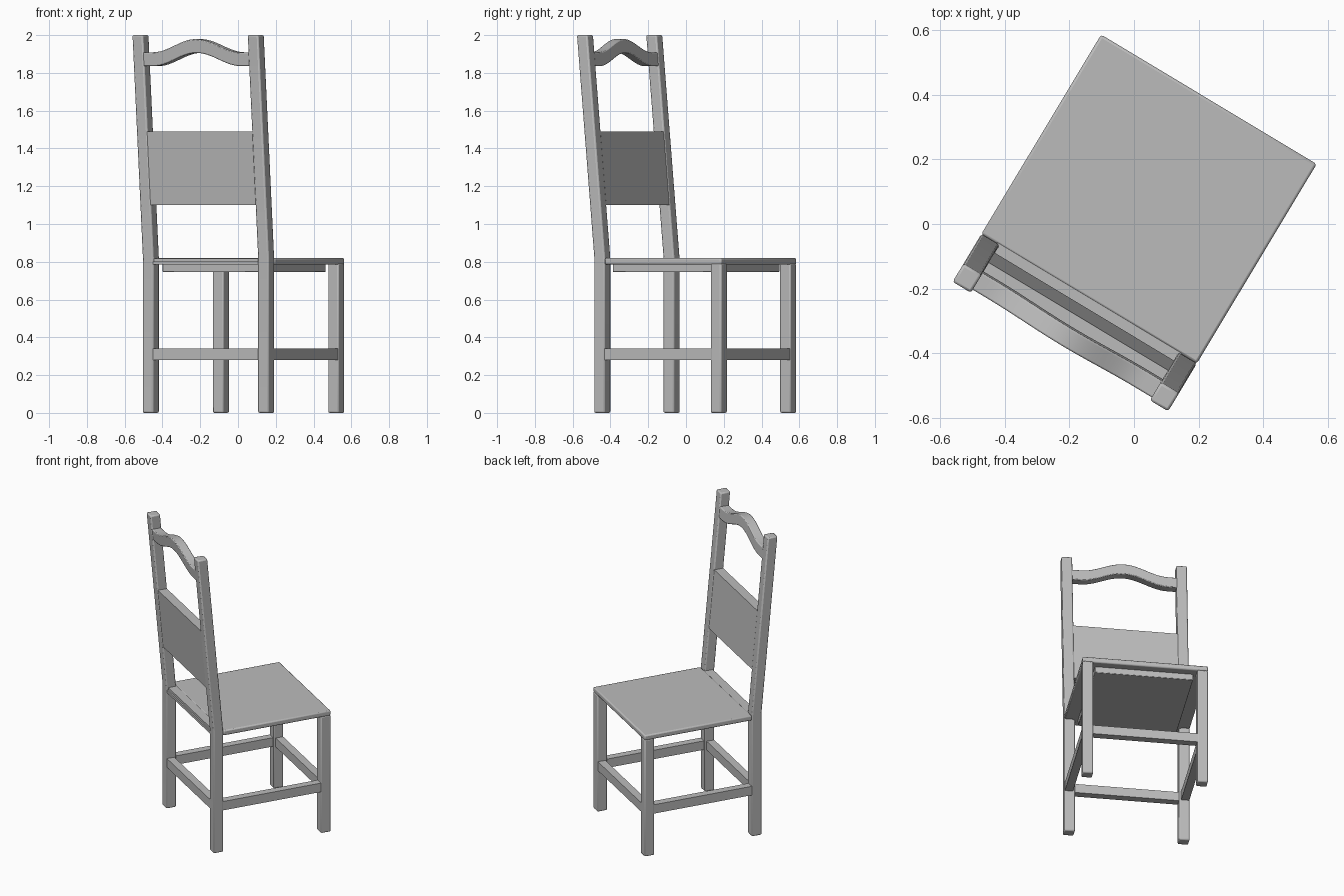
import bpy, bmesh
from math import radians, cos, pi
from mathutils import Matrix

cube = bpy.data.objects.get("Cube")
if cube:
    bpy.data.objects.remove(cube, do_unlink=True)

grey = bpy.data.materials.new("plain grey")
grey.use_nodes = True
COLOR = (0.5, 0.5, 0.5, 1)
grey.diffuse_color = COLOR
grey.node_tree.nodes["Principled BSDF"].inputs["Base Color"].default_value = COLOR

# The chair is built square to the axes, then turned about z
TURN = Matrix.Rotation(radians(-31), 4, 'Z')
HALF, LEG = 0.389, 0.066        # half width, leg thickness
INNER = HALF - LEG
BACK, FRONT = -0.336, 0.45      # outer faces of the legs
SEAT_TOP, SEAT_LOW, TOP = 0.82, 0.785, 2.0


def lean(z):
    """Backward shift of the backrest at height z."""
    return -0.107 * max(0, z - SEAT_TOP) / (TOP - SEAT_TOP)


def loft(name, rings, bevel=0.006):
    """Join a row of matching closed rings into a capped solid."""
    bm = bmesh.new()
    rows = [[bm.verts.new(p) for p in ring] for ring in rings]
    n = len(rows[0])
    for a, b in zip(rows, rows[1:]):
        for i in range(n):
            j = (i + 1) % n
            bm.faces.new((a[i], a[j], b[j], b[i]))
    bm.faces.new(rows[0])
    bm.faces.new(rows[-1])
    bmesh.ops.recalc_face_normals(bm, faces=bm.faces)
    bm.transform(TURN)
    mesh = bpy.data.meshes.new(name)
    bm.to_mesh(mesh)
    bm.free()
    mesh.materials.append(grey)
    obj = bpy.data.objects.new(name, mesh)
    bpy.context.collection.objects.link(obj)
    if bevel:
        mod = obj.modifiers.new("soft edges", 'BEVEL')
        mod.width, mod.segments = bevel, 2
        mod.limit_method, mod.angle_limit = 'ANGLE', radians(35)
    bpy.ops.object.select_all(action='DESELECT')
    obj.select_set(True)
    bpy.context.view_layer.objects.active = obj
    bpy.ops.object.shade_smooth_by_angle(angle=radians(35))
    return obj


def column(name, x, y, heights, bevel=0.006):
    """Upright solid over x and y ranges, following the backrest lean."""
    rings = []
    for z in heights:
        s = lean(z)
        rings.append([(x[0], y[0] + s, z), (x[1], y[0] + s, z),
                      (x[1], y[1] + s, z), (x[0], y[1] + s, z)])
    return loft(name, rings, bevel)


# Legs, back posts and side stretchers
STRETCH = (0.28, 0.34)
GAP, THICK = 0.003, 0.05
for side, label in ((-1, "right"), (1, "left")):
    x = sorted((side * INNER, side * HALF))
    column(label + "_back_post", x, (BACK, BACK + LEG), (0, SEAT_TOP, TOP), 0.008)
    column(label + "_front_leg", x, (FRONT - LEG, FRONT), (0, SEAT_LOW + 0.005), 0.008)
    xs = sorted((side * (HALF - GAP), side * (HALF - GAP - THICK)))
    column(label + "_stretcher", xs, (BACK + LEG - 0.01, FRONT - LEG + 0.01), STRETCH, 0)

# Front and back stretchers
WIDE = (-INNER - 0.01, INNER + 0.01)
column("back_stretcher", WIDE, (BACK + GAP, BACK + GAP + THICK), STRETCH, 0)
column("front_stretcher", WIDE, (FRONT - GAP - THICK, FRONT - GAP), STRETCH, 0)

# Seat with a thicker panel underneath and a strip between the posts
column("seat", (-HALF, HALF), (BACK + LEG, FRONT), (SEAT_LOW, SEAT_TOP), 0.008)
column("seat_back_strip", WIDE, (BACK + 0.012, BACK + LEG + 0.01), (SEAT_LOW, SEAT_TOP - 0.002), 0)
column("seat_back_rail", WIDE, (BACK + GAP, BACK + LEG), (SEAT_LOW, SEAT_TOP - 0.018), 0)
column("seat_under_panel", (-0.305, 0.305), (BACK + LEG, 0.395), (0.745, SEAT_LOW + 0.01), 0.004)

# Backrest panel
DEPTH = (BACK + GAP, BACK + LEG - GAP)
column("backrest_panel", WIDE, DEPTH, (1.10, 1.49), 0)

# Wavy top rail
rings = []
STEPS = 32
for i in range(STEPS + 1):
    x = WIDE[0] + (WIDE[1] - WIDE[0]) * i / STEPS
    wave = 0.035 * (1 + cos(pi * min(1, abs(x) / 0.27)))
    low, high = 1.836 + wave, 1.909 + wave
    rings.append([(x, DEPTH[0] + lean(low), low), (x, DEPTH[1] + lean(low), low),
                  (x, DEPTH[1] + lean(high), high), (x, DEPTH[0] + lean(high), high)])
loft("top_rail", rings, 0.005)
